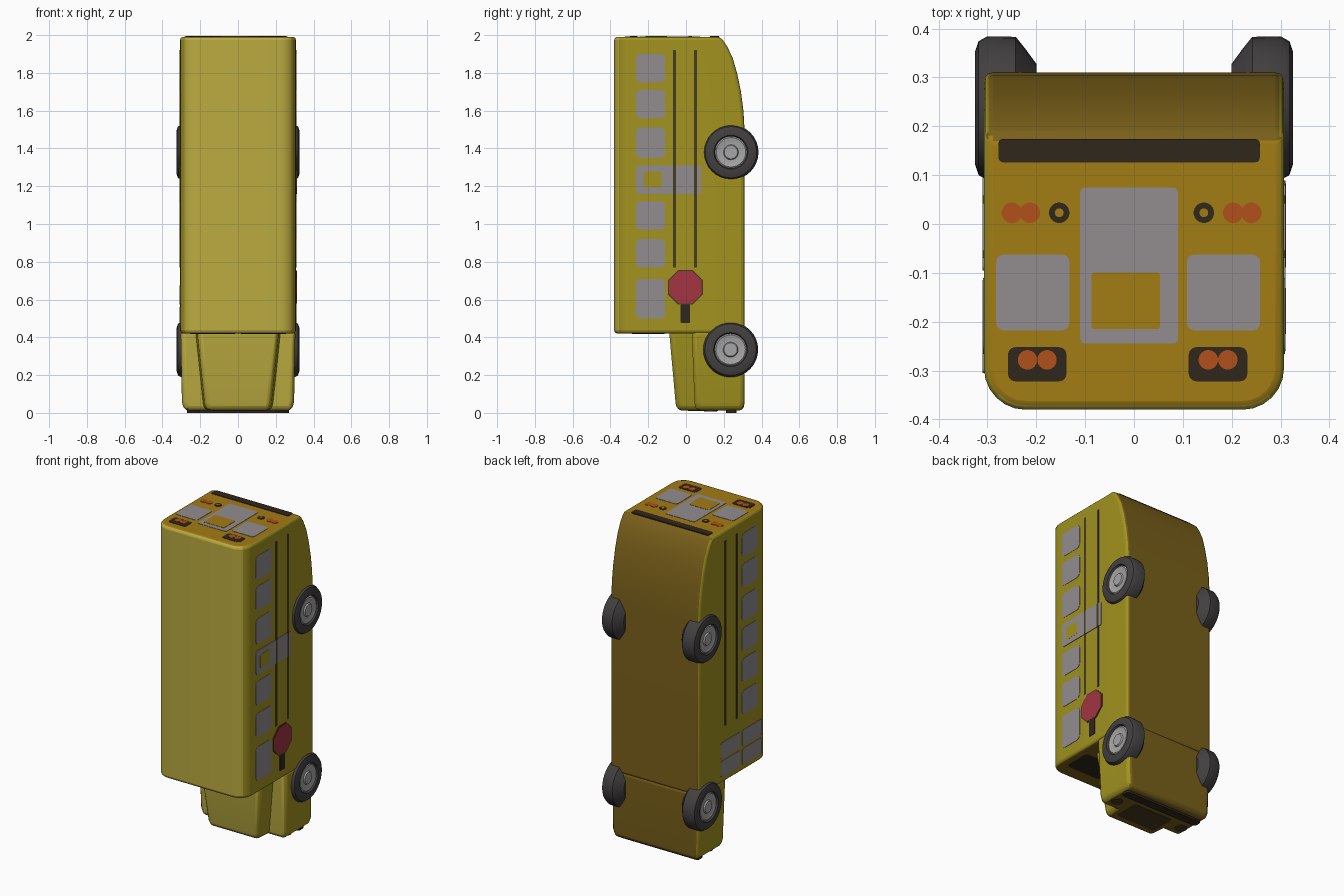
import bpy, bmesh, math
from mathutils import Matrix, Vector

if "Cube" in bpy.data.objects:
    bpy.data.objects.remove(bpy.data.objects["Cube"])

ROOF, SIDE = (0.50, 0.41, 0.052, 1), (0.36, 0.29, 0.014, 1)
REAR, BROWN = (0.36, 0.20, 0.007, 1), (0.19, 0.115, 0.01, 1)
GLASS, DARK, STRIPE = (0.29, 0.265, 0.27, 1), (0.03, 0.02, 0.012, 1), (0.06, 0.045, 0.015, 1)
TIRE, HUB = (0.055, 0.05, 0.05, 1), (0.38, 0.38, 0.38, 1)
RED, ORANGE = (0.36, 0.035, 0.055, 1), (0.44, 0.08, 0.01, 1)
mats = {}


def mat(col):
    if col not in mats:
        mats[col] = bpy.data.materials.new("paint_%d" % len(mats))
        mats[col].diffuse_color = col
    return mats[col]


def finish(name, bm, *cols, bevel=0):
    bmesh.ops.recalc_face_normals(bm, faces=bm.faces)
    me = bpy.data.meshes.new(name)
    bm.to_mesh(me)
    bm.free()
    ob = bpy.data.objects.new(name, me)
    bpy.context.collection.objects.link(ob)
    for c in cols:
        me.materials.append(mat(c))
    if bevel:
        m = ob.modifiers.new("bevel", 'BEVEL')
        m.width, m.segments, m.angle_limit = bevel, 3, math.radians(40)
    bpy.ops.object.select_all(action='DESELECT')
    ob.select_set(True)
    bpy.context.view_layer.objects.active = ob
    bpy.ops.object.shade_smooth_by_angle(angle=math.radians(35))
    return ob


def loft(name, rings, bevel):
    """Closed skin through rings of equal point count, painted by facing direction."""
    bm = bmesh.new()
    vs = [[bm.verts.new(p) for p in r] for r in rings]
    n = len(vs[0])
    for a, b in zip(vs, vs[1:]):
        for i in range(n):
            bm.faces.new((a[i], a[(i + 1) % n], b[(i + 1) % n], b[i]))
    bm.faces.new(vs[0])
    bm.faces.new(vs[-1])
    bmesh.ops.recalc_face_normals(bm, faces=bm.faces)
    for f in bm.faces:
        f.normal_update()
        d = f.normal
        if d.y > 0.6 or d.z < -0.7:
            f.material_index = 3
        elif abs(d.x) < 0.7:
            f.material_index = 2 if d.z > 0.4 else 1
    return finish(name, bm, SIDE, ROOF, REAR, BROWN, bevel=bevel)


def panel(name, center, size, col, radius=0.015):
    """Thin plate with corners rounded around its thinnest axis."""
    bm = bmesh.new()
    bmesh.ops.create_cube(bm, size=1, matrix=Matrix.Translation(center) @ Matrix.Diagonal((*size, 1)))
    axis = min(range(3), key=lambda i: size[i])
    if radius:
        edges = [e for e in bm.edges
                 if abs((e.verts[0].co - e.verts[1].co)[axis]) > size[axis] * 0.9]
        bmesh.ops.bevel(bm, geom=edges, offset=radius, segments=3, profile=0.5, affect='EDGES')
    return finish(name, bm, col)


def disc(name, center, r, depth, axis, col, sides=20):
    rot = Vector((0, 0, 1)).rotation_difference(Vector(axis)).to_matrix().to_4x4()
    spin = Matrix.Rotation(math.pi / sides, 4, 'Z')
    bm = bmesh.new()
    bmesh.ops.create_cone(bm, cap_ends=True, segments=sides, radius1=r, radius2=r, depth=depth,
                          matrix=Matrix.Translation(center) @ rot @ spin)
    return finish(name, bm, col)


# cabin: rounded roof section lofted along z, underside curving in at the rear
def section(z, low):
    half, roof, r = 0.307, -0.38, 0.085
    right = [(half, low)]
    for i in range(7):
        a = math.pi / 2 * i / 6
        right.append((half - r + r * math.cos(a), roof + r - r * math.sin(a)))
    return [(x, y, z) for x, y in right] + [(-x, y, z) for x, y in reversed(right)]


tail = [(0.42, 0.31), (1.5, 0.31), (1.6, 0.304), (1.7, 0.291), (1.8, 0.27),
        (1.88, 0.247), (1.94, 0.218), (1.97, 0.198), (1.991, 0.178)]
loft("cabin", [section(z, y) for z, y in tail], 0.018)


# tapered hood and wider fender block
def quad(z, top, low, wt, wl):
    return [(wl, low, z), (wt, top, z), (-wt, top, z), (-wl, low, z)]


loft("hood", [quad(0.012, -0.045, 0.3, 0.165, 0.20), quad(0.05, -0.055, 0.3, 0.175, 0.21),
              quad(0.44, -0.09, 0.3, 0.215, 0.25)], 0.025)
loft("fenders", [quad(0.012, 0.05, 0.305, 0.285, 0.285), quad(0.06, 0.045, 0.31, 0.297, 0.297),
                 quad(0.44, 0.03, 0.31, 0.304, 0.304)], 0.025)


# wheels: spun tire profile with a dished hub
def wheel(name, s, y, z):
    def spun(part, prof, col):
        bm = bmesh.new()
        vs = [bm.verts.new((s * x, y + r, z)) for x, r in prof]
        es = [bm.edges.new(p) for p in zip(vs, vs[1:])]
        bmesh.ops.spin(bm, geom=vs + es, cent=(0, y, z), axis=(1, 0, 0), angle=2 * math.pi,
                       steps=32, use_merge=True)
        bmesh.ops.remove_doubles(bm, verts=bm.verts, dist=1e-4)
        finish(name + part, bm, col)
    spun("_tire", [(0.2, 0), (0.2, 0.09), (0.222, 0.12), (0.242, 0.145), (0.3, 0.146),
                   (0.318, 0.136), (0.325, 0.115), (0.325, 0.09), (0.314, 0.084)], TIRE)
    spun("_hub", [(0.312, 0.088), (0.319, 0.078), (0.313, 0.055), (0.313, 0.04),
                  (0.321, 0.035), (0.321, 0)], HUB)


X = 0.306
rows = [(0.605, 0.21), (0.845, 0.15), (1.045, 0.15), (1.235, 0.15),
        (1.43, 0.16), (1.635, 0.15), (1.825, 0.15)]
for side, s in (("right", 1), ("left", -1)):
    wheel("rear_wheel_" + side, s, 0.238, 1.38)
    wheel("front_wheel_" + side, s, 0.236, 0.335)
    # side windows; the left side has the entry door in place of the first
    for i, (z, h) in enumerate(rows):
        if s < 0 and i == 0:
            continue
        panel("window_%s_%d" % (side, i), (s * X, -0.188, z), (0.006, 0.155, h), GLASS, 0.025)
    for i, y in enumerate((-0.062, 0.05)):
        panel("stripe_%s_%d" % (side, i), (s * X, y, 1.345), (0.007, 0.016, 1.15), STRIPE, 0)

    # rear windows and lamps
    panel("rear_window_" + side, (s * 0.195 - 0.012, -0.14, 1.99), (0.15, 0.155, 0.006), GLASS)
    panel("rear_lamp_plate_" + side, (s * 0.185 - 0.013, -0.287, 1.99), (0.12, 0.07, 0.006), DARK)
    for k in (-0.02, 0.02):
        disc("rear_top_lamp_" + side, (s * 0.185 - 0.013 + k, -0.278, 1.99), 0.02, 0.009,
             (0, 0, 1), ORANGE)
    for k, col in ((0.245, ORANGE), (0.208, ORANGE), (0.148, DARK)):
        disc("tail_lamp_" + side, (s * k - 0.005, 0.023, 1.99), 0.021, 0.007, (0, 0, 1), col)
    disc("tail_lamp_lens_" + side, (s * 0.148 - 0.005, 0.023, 1.99), 0.009, 0.009, (0, 0, 1), REAR)
    # windscreen halves and headlights
    panel("windscreen_" + side, (s * 0.135, -0.2, 0.42), (0.24, 0.17, 0.006), DARK, 0.02)
    disc("headlight_" + side, (s * 0.235, 0.13, 0.012), 0.035, 0.008, (0, 0, 1), STRIPE)

# emergency door on the right side
panel("side_door", (X, -0.09, 1.235), (0.009, 0.34, 0.15), GLASS, 0.01)
panel("side_door_inset", (X, -0.178, 1.235), (0.011, 0.095, 0.085), SIDE, 0.01)
for i, y in enumerate((-0.062, 0.05)):
    panel("side_door_stripe_%d" % i, (X, y, 1.235), (0.011, 0.016, 0.15), STRIPE, 0)

# octagonal stop sign and its arm
disc("stop_sign_rim", (X, -0.003, 0.665), 0.1, 0.008, (1, 0, 0), STRIPE, 8)
disc("stop_sign_face", (X, -0.003, 0.665), 0.093, 0.011, (1, 0, 0), RED, 8)
panel("stop_sign_arm", (X, -0.003, 0.525), (0.008, 0.05, 0.1), DARK, 0.005)

# folding entry door on the left side
for i, z in enumerate((0.51, 0.625)):
    for j, y in enumerate((-0.21, 0.0)):
        panel("entry_door_pane_%d%d" % (i, j), (-X, y, z), (0.007, 0.19, 0.1), GLASS, 0.01)

# rear door, inset and bumper
panel("rear_door", (-0.01, -0.085, 1.99), (0.2, 0.32, 0.006), GLASS, 0.01)
panel("rear_door_inset", (-0.017, -0.157, 1.99), (0.14, 0.115, 0.009), REAR, 0.005)
panel("rear_bumper", (-0.01, 0.15, 1.987), (0.535, 0.048, 0.014), DARK, 0.01)

# grille and front bumper on the nose
panel("grille", (0, 0.09, 0.012), (0.27, 0.16, 0.006), STRIPE)
panel("front_bumper", (0, 0.24, 0.012), (0.54, 0.055, 0.024), DARK)

for m in bpy.data.materials:
    if m.users and not m.is_grease_pencil:
        m.use_nodes = True
        m.node_tree.nodes["Principled BSDF"].inputs["Base Color"].default_value = m.diffuse_color
